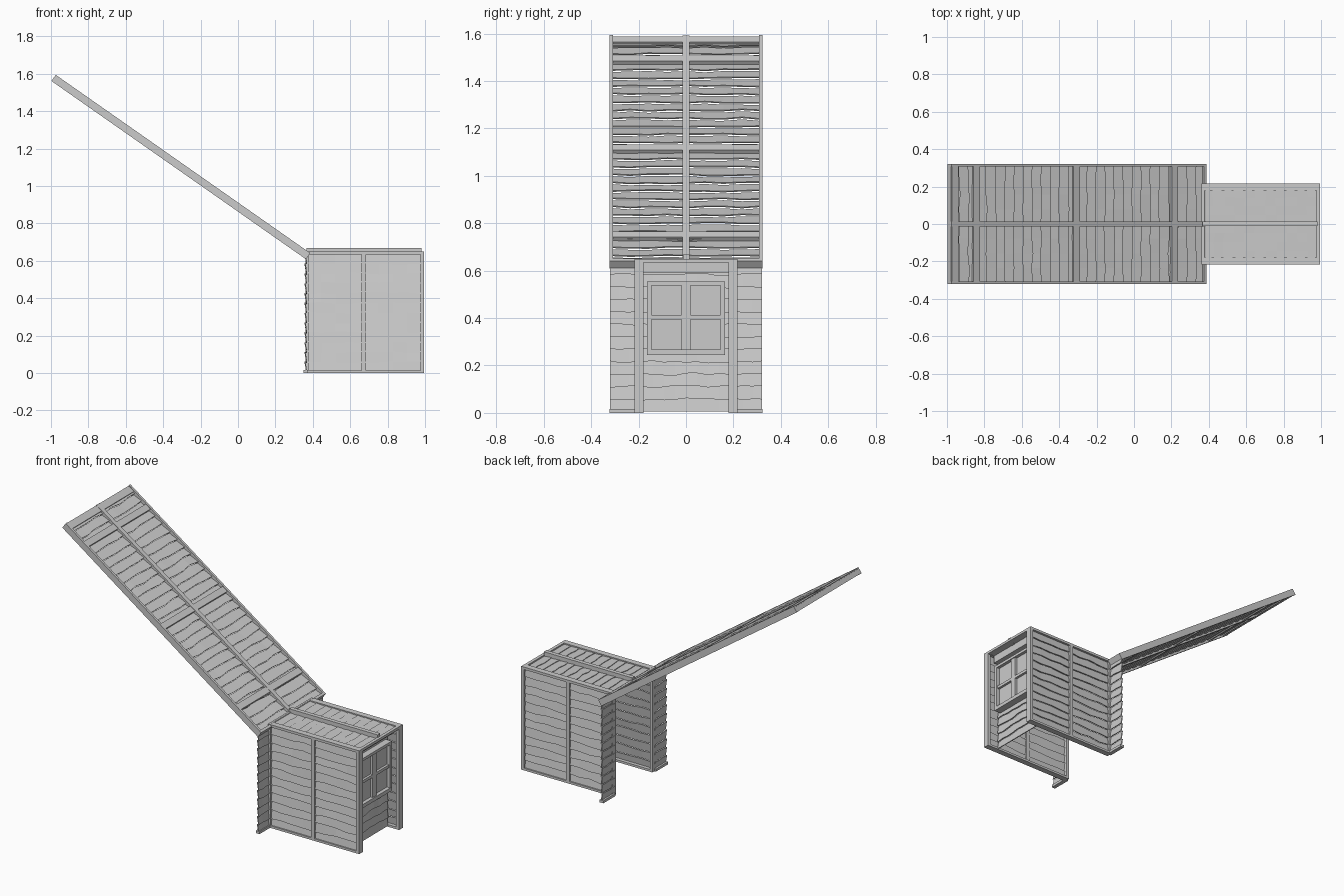
import bpy, bmesh, random
from mathutils import Vector, Matrix

if "Cube" in bpy.data.objects:
    bpy.data.objects.remove(bpy.data.objects["Cube"])

random.seed(4)
X, Y, Z = Vector((1, 0, 0)), Vector((0, 1, 0)), Vector((0, 0, 1))


def finish(name, bm):
    bmesh.ops.recalc_face_normals(bm, faces=bm.faces)
    me = bpy.data.meshes.new(name)
    bm.to_mesh(me)
    bm.free()
    ob = bpy.data.objects.new(name, me)
    bpy.context.collection.objects.link(ob)
    return ob


def box(name, lo, hi, frame=None):
    """Box between two corners, optionally placed in a local frame."""
    bm = bmesh.new()
    bmesh.ops.create_cube(bm, size=1)
    for v in bm.verts:
        v.co = Vector([(a + b) / 2 + c * (b - a) for a, b, c in zip(lo, hi, v.co)])
    if frame:
        bm.transform(frame)
    return finish(name, bm)


def boards(name, origin, u, v, n, length, height, count, tilt=0.007, thick=0.006, segs=8, wave=0.006):
    """Lapped wavy boards running along u, stacked along v, leaning out along n."""
    bm = bmesh.new()
    pitch = height / count
    joints = []
    for j in range(count + 1):
        amp = 0 if j in (0, count) else wave
        joints.append([j * pitch + random.uniform(-amp, amp) for _ in range(segs + 1)])
    for j in range(count):
        rings = []
        for i in range(segs + 1):
            a, b = joints[j][i], joints[j + 1][i]
            prof = ((a, tilt), (b, -tilt + thick), (b, -tilt), (a, tilt - thick))
            rings.append([bm.verts.new(origin + u * (length * i / segs) + v * p + n * q) for p, q in prof])
        for r, s in zip(rings, rings[1:]):
            for k in range(4):
                m = (k + 1) % 4
                bm.faces.new((r[k], r[m], s[m], s[k]))
        bm.faces.new(rings[0])
        bm.faces.new(rings[-1])
    return finish(name, bm)


# Side walls: lapped boards, frame posts and rails; narrow wings at the back
for s, side in ((-1, "left"), (1, "right")):
    lo, hi = sorted((s * 0.18, s * 0.217))
    boards(side + "_wall_boards", Vector((0.37, s * 0.203, 0.005)), X, Z, Y * s, 0.61, 0.635, 12)
    box(side + "_front_post", (0.975, lo, 0), (0.995, hi, 0.65))
    box(side + "_back_post", (0.36, lo, 0), (0.378, hi, 0.65))
    wlo, whi = sorted((s * 0.192, s * 0.217))
    box(side + "_middle_post", (0.66, wlo, 0.01), (0.684, whi, 0.64))
    box(side + "_bottom_rail", (0.36, lo, 0), (0.995, hi, 0.014))
    box(side + "_top_rail", (0.36, lo, 0.634), (0.995, hi, 0.65))
    boards(side + "_wing_boards", Vector((0.363, s * 0.2, 0.005)), Y * s, Z, X, 0.12, 0.63, 12, segs=3, wave=0.004)
    slo, shi = sorted((s * 0.2, s * 0.322))
    box(side + "_wing_sill", (0.35, slo, 0), (0.375, shi, 0.016))

# Dormer top: cross boards, end rails, ridge batten
boards("top_boards", Vector((0.37, -0.19, 0.64)), Y, X, Z, 0.38, 0.61, 11, tilt=0.005)
box("top_front_rail", (0.975, -0.2, 0.634), (0.995, 0.2, 0.65))
box("top_back_rail", (0.36, -0.2, 0.634), (0.378, 0.2, 0.65))
box("ridge_batten", (0.365, -0.012, 0.635), (0.98, 0.014, 0.668))

# Recessed front wall with window
boards("window_wall_boards", Vector((0.91, -0.185, 0.005)), Y, Z, X, 0.37, 0.63, 12)
box("window_back", (0.905, -0.15, 0.26), (0.935, 0.15, 0.545))
for s in (-1, 1):
    a, b = sorted((s * 0.146, s * 0.165))
    box("window_jamb", (0.905, a, 0.245), (0.955, b, 0.555))
box("window_sill", (0.905, -0.165, 0.245), (0.958, 0.165, 0.268))
box("window_head", (0.905, -0.165, 0.538), (0.955, 0.165, 0.555))
box("window_mullion", (0.91, -0.019, 0.26), (0.95, 0.019, 0.545))
box("window_crossbar", (0.91, -0.15, 0.394), (0.95, 0.15, 0.412))
box("lintel", (0.905, -0.185, 0.59), (0.945, 0.185, 0.64))

# Sloping roof in a local frame: x across the width, y uphill, z outward
base, top = Vector((0.375, 0, 0.625)), Vector((-0.986, 0, 1.578))
up = (top - base).normalized()
L = (top - base).length
out = Y.cross(up).normalized()
if out.z < 0:
    out = -out
across = up.cross(out)
F = Matrix((across, up, out)).transposed().to_4x4()
F.translation = base
boards("roof_boards", base - across * 0.315, across, up, out, 0.63, L, 28, tilt=0.009)
for s in (-1, 1):
    a, b = sorted((s * 0.307, s * 0.322))
    box("roof_side_rail", (a, 0, -0.02), (b, L, 0.02), F)
box("roof_centre_rail", (-0.014, 0, -0.018), (0.014, L, 0.018), F)
box("roof_lower_rail", (-0.322, 0, -0.02), (0.322, 0.016, 0.02), F)
box("roof_upper_rail", (-0.31, L - 0.016, -0.018), (0.31, L, 0.012), F)
for x in (-0.965, -0.85, -0.315, 0.21):
    d = (x - base.x) / up.x
    box("roof_batten", (-0.307, d - 0.02, -0.014), (0.307, d + 0.02, 0.016), F)
